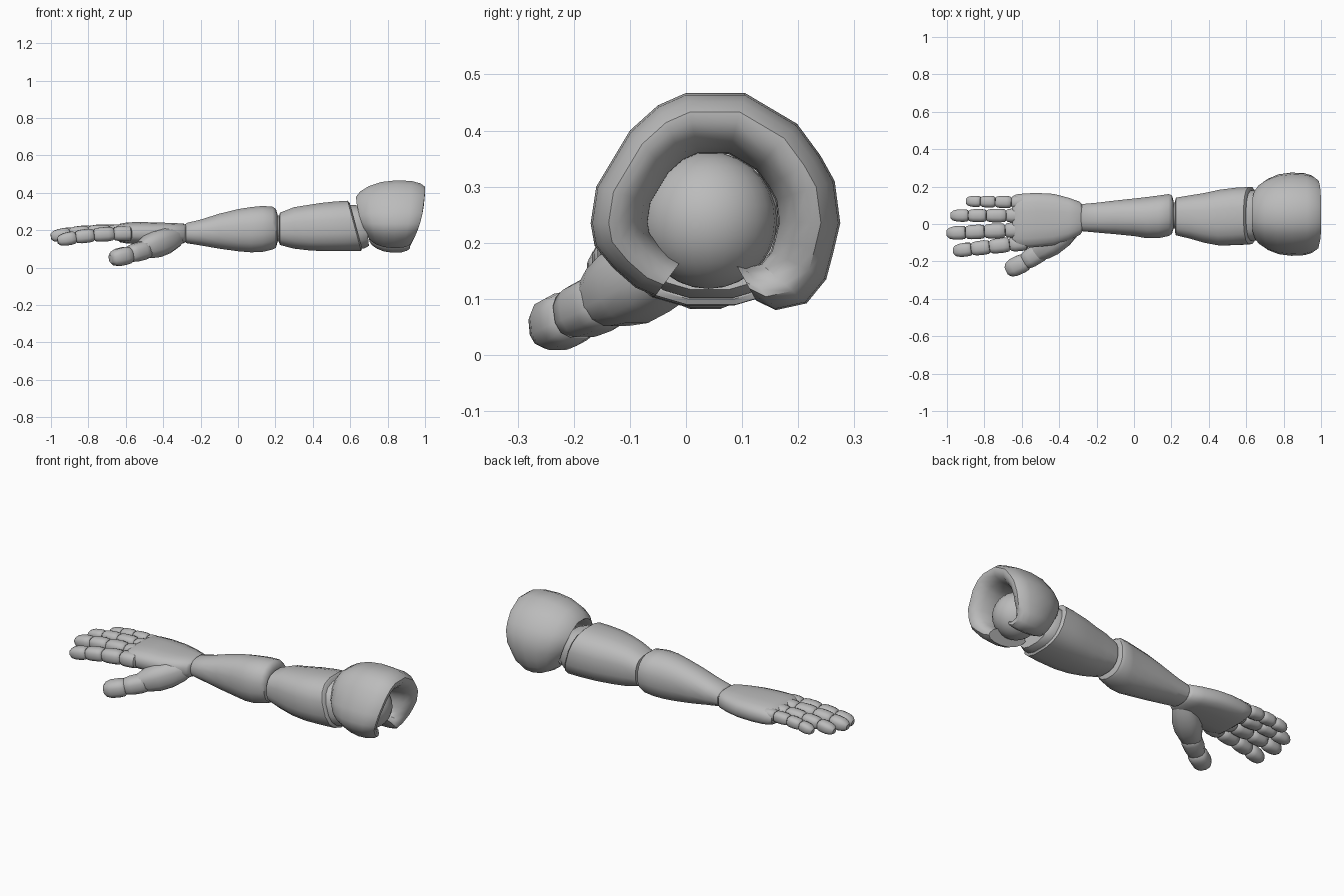
import bpy, bmesh, math
from mathutils import Vector

if "Cube" in bpy.data.objects:
    bpy.data.objects.remove(bpy.data.objects["Cube"])

grey = bpy.data.materials.new("plain grey")
grey.diffuse_color = (0.5, 0.5, 0.5, 1)
grey.use_nodes = True
grey.node_tree.nodes["Principled BSDF"].inputs["Base Color"].default_value = grey.diffuse_color


def finish(name, bm, angle=42):
    bmesh.ops.recalc_face_normals(bm, faces=bm.faces)
    me = bpy.data.meshes.new(name)
    bm.to_mesh(me)
    bm.free()
    me.materials.append(grey)
    ob = bpy.data.objects.new(name, me)
    bpy.context.collection.objects.link(ob)
    bpy.ops.object.select_all(action='DESELECT')
    ob.select_set(True)
    bpy.context.view_layer.objects.active = ob
    bpy.ops.object.shade_smooth_by_angle(angle=math.radians(angle))
    return ob


def loft(name, loops):
    """Skin closed loops of points and cap both ends."""
    bm = bmesh.new()
    rows = [[bm.verts.new(p) for p in lp] for lp in loops]
    n = len(rows[0])
    for r, s in zip(rows, rows[1:]):
        for i in range(n):
            bm.faces.new((r[i], r[(i + 1) % n], s[(i + 1) % n], s[i]))
    bm.faces.new(rows[0])
    bm.faces.new(rows[-1])
    return finish(name, bm)


def section(n, p):
    """Unit superellipse."""
    pts = []
    for i in range(n):
        t = 2 * math.pi * (i + 0.5) / n
        c, s = math.cos(t), math.sin(t)
        pts.append((math.copysign(abs(c) ** (2 / p), c),
                    math.copysign(abs(s) ** (2 / p), s)))
    return pts


def limb(name, rings, n=16, p=2.3):
    """Rings across x: x, y0, y1, z0, z1, lean."""
    loops = []
    for x, y0, y1, z0, z1, lean in rings:
        b = (z1 - z0) / 2
        loops.append([(x + lean * v * b, (y0 + y1) / 2 + u * (y1 - y0) / 2,
                       (z0 + z1) / 2 + v * b) for u, v in section(n, p)])
    return loft(name, loops)


def segment(name, a, b, ra, rb, flat=0.95, ends=((0, .7), (.07, .9), (.3, 1), (.7, 1), (.93, .9), (1, .7))):
    """Barrel-shaped finger link between two points."""
    a, b = Vector(a), Vector(b)
    d = (b - a).normalized()
    side = d.cross(Vector((0, 0, 1))).normalized()
    up = side.cross(d)
    loops = []
    for t, k in ends:
        r = (ra + (rb - ra) * t) * k
        loops.append([a.lerp(b, t) + side * u * r + up * v * r * flat
                      for u, v in section(12, 2.6)])
    return loft(name, loops)


def ball(name, loc, r, sx=1):
    bm = bmesh.new()
    bmesh.ops.create_uvsphere(bm, u_segments=24, v_segments=14, radius=r)
    for v in bm.verts:
        v.co = Vector((v.co.x * sx, v.co.y, v.co.z)) + Vector(loc)
    return finish(name, bm)


# arm shells
limb("forearm", [
    (-.285, -.03, .095, .14, .23, 0), (-.275, -.04, .108, .13, .24, 0),
    (-.2, -.047, .115, .118, .258, 0), (-.1, -.056, .127, .1, .29, 0),
    (0, -.066, .138, .086, .315, 0), (.07, -.078, .146, .08, .326, 0),
    (.13, -.078, .154, .082, .332, 0), (.185, -.066, .162, .095, .328, 0),
    (.203, -.055, .155, .105, .315, 0), (.21, -.03, .13, .13, .29, 0)])
limb("upper_arm", [
    (.218, -.04, .115, .14, .27, 0), (.224, -.062, .142, .12, .295, 0),
    (.3, -.08, .155, .1, .325, 0), (.38, -.103, .168, .09, .337, -.05),
    (.46, -.117, .185, .086, .348, -.12), (.55, -.115, .196, .086, .356, -.22),
    (.622, -.11, .2, .088, .36, -.27), (.63, -.1, .19, .098, .35, -.27)], p=2.6)
limb("shoulder_collar", [
    (.6, -.09, .18, .1, .34, -.2), (.655, -.09, .18, .1, .335, -.15),
    (.69, -.075, .16, .115, .32, -.1)], p=2.6)

# joints
ball("elbow_joint", (.215, .045, .21), .07)
ball("wrist_joint", (-.285, .032, .185), .045)
ball("shoulder_ball", (.81, .04, .24), .122)

# shoulder pad: horseshoe outline (y, z) scaled by a closed profile (u along x, factor)
outline = [(-.055, .105), (-.09, .12), (-.13, .155), (-.163, .195), (-.17, .235), (-.16, .3),
           (-.1, .4), (-.05, .445), (0, .467), (.105, .467), (.198, .412), (.24, .355),
           (.265, .31), (.275, .235), (.262, .18), (.25, .135), (.215, .092), (.16, .08), (.125, .097)]
profile = [(0, .62), (.06, .74), (.18, .86), (.36, .96), (.58, 1), (.8, .985), (.93, .93),
           (1, .85), (1, .77), (.95, .66), (.86, .58), (.7, .53), (.3, .52), (.05, .56)]
cy, cz = .045, .24
pad = []
for y, z in outline:
    h = max(0, min(1, (.44 - z) / .34))          # 0 at the top, 1 at the tips
    x0 = .632 + .02 * h + .05 * h * h
    x1 = 1.0 - .025 * h - .055 * h ** 3
    pad.append([(x0 + (x1 - x0) * u, cy + (y - cy) * f, cz + (z - cz) * f)
                for u, f in profile])
loft("shoulder_pad", pad)

# palm
limb("palm", [
    (-.278, -.045, .105, .14, .228, 0), (-.29, -.06, .12, .13, .236, 0),
    (-.35, -.09, .142, .126, .24, 0), (-.43, -.115, .163, .125, .242, 0),
    (-.52, -.125, .168, .125, .245, 0), (-.59, -.13, .165, .128, .243, 0),
    (-.63, -.125, .16, .135, .236, 0), (-.65, -.115, .15, .15, .222, 0)], p=2.8)

# fingers: base, tip, radius
fingers = {
    "index": ((-.57, -.098, .183), (-.965, -.145, .143), .041),
    "middle": ((-.59, -.03, .19), (-1.0, -.05, .165), .041),
    "ring": ((-.59, .045, .195), (-.98, .045, .172), .037),
    "little": ((-.58, .115, .197), (-.897, .122, .178), .033),
}
for name, (base, tip, r) in fingers.items():
    base, tip = Vector(base), Vector(tip)
    cuts = (0, .24, .51, .755, 1)
    bow = (0, .008, .012, .01, 0)
    pts = [base.lerp(tip, c) + Vector((0, 0, w)) for c, w in zip(cuts, bow)]
    for i in range(4):
        ends = ((0, .7), (.08, .92), (.3, 1), (.7, 1), (.92, .9), (1, .7))
        if i == 3:
            ends = ((0, .7), (.08, .92), (.3, 1), (.6, .98), (.86, .8), (1, .45))
        segment(f"{name}_finger_{i + 1}", pts[i], pts[i + 1],
                r * (1.06 - .04 * i), r * (1.02 - .04 * i), ends=ends)

# thumb
segment("thumb_base", (-.31, 0, .175), (-.515, -.155, .097), .05, .062, 1,
        ((0, .8), (.15, 1.1), (.4, 1.3), (.65, 1.25), (.85, 1.02), (1, .75)))
segment("thumb_middle", (-.48, -.135, .1), (-.585, -.203, .07), .055, .05)
segment("thumb_tip", (-.575, -.2, .07), (-.68, -.25, .046), .052, .049, .95,
        ((0, .75), (.08, .93), (.3, 1), (.65, 1), (.88, .82), (1, .5)))
